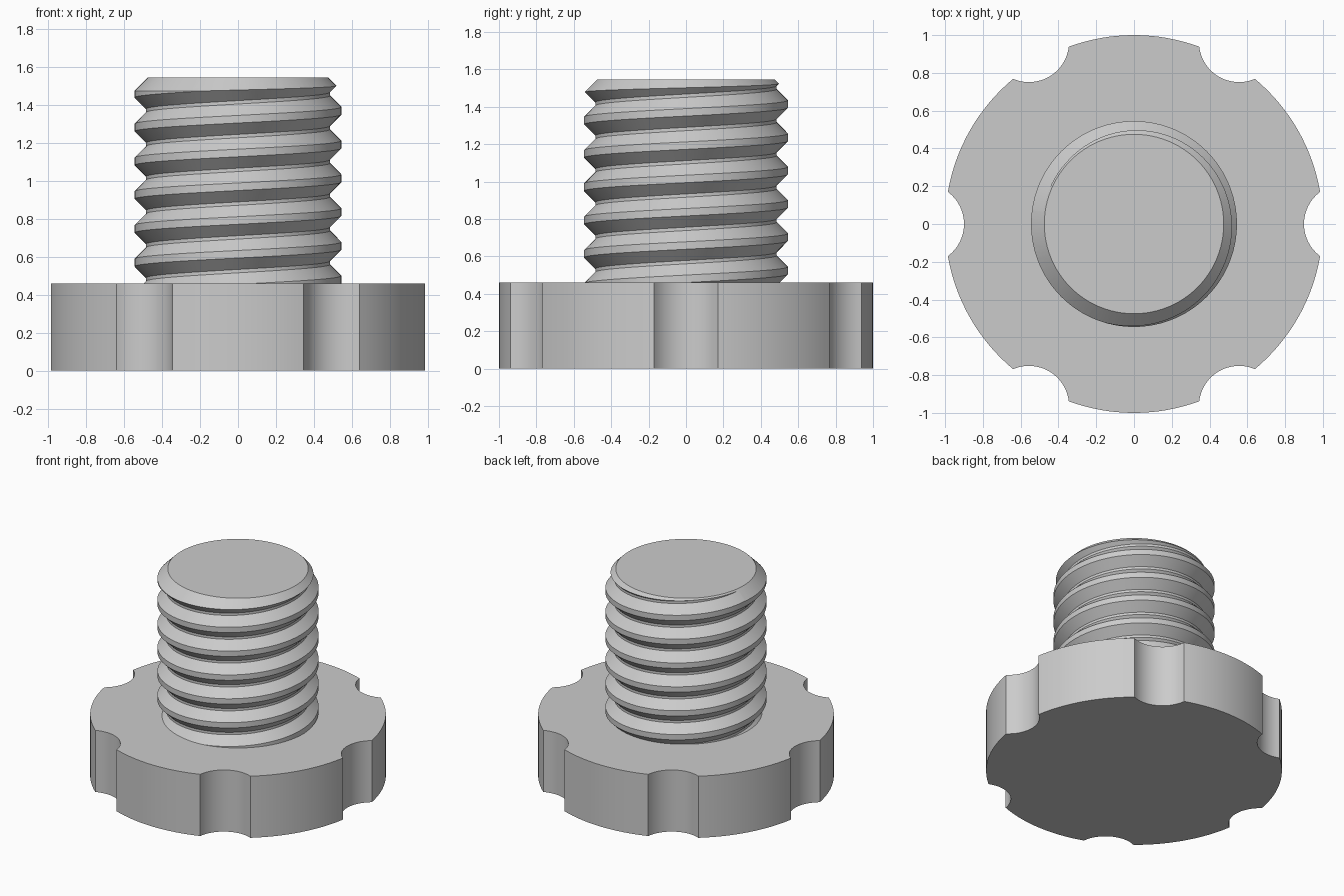
import bpy, bmesh
from math import sin, cos, pi, acos, tau
from mathutils import Matrix, Vector

cube = bpy.data.objects.get("Cube")
if cube:
    bpy.data.objects.remove(cube, do_unlink=True)

grey = bpy.data.materials.new("plain grey")
grey.use_nodes = True
grey.diffuse_color = (0.6, 0.6, 0.6, 1)
grey.node_tree.nodes["Principled BSDF"].inputs["Base Color"].default_value = (0.6, 0.6, 0.6, 1)

HEAD_HEIGHT, TOP = 0.46, 1.545


def make_object(name, bm):
    bmesh.ops.recalc_face_normals(bm, faces=bm.faces)
    mesh = bpy.data.meshes.new(name)
    bm.to_mesh(mesh)
    bm.free()
    mesh.materials.append(grey)
    obj = bpy.data.objects.new(name, mesh)
    bpy.context.collection.objects.link(obj)
    return obj


def activate(obj):
    bpy.ops.object.select_all(action='DESELECT')
    obj.select_set(True)
    bpy.context.view_layer.objects.active = obj


# Knob head: a disc with six round finger notches
def head_outline(notch_r=0.2125, notch_x=1.1125, steps=16):
    corner_x = (1 + notch_x ** 2 - notch_r ** 2) / (2 * notch_x)
    half = acos(corner_x)
    sweep = acos((notch_x - corner_x) / notch_r)
    points = []
    for k in range(6):
        turn = k * pi / 3
        axis = Vector((cos(turn), sin(turn))) * notch_x
        for i in range(steps + 1):
            a = turn + pi + sweep * (1 - 2 * i / steps)
            points.append(axis + notch_r * Vector((cos(a), sin(a))))
        for i in range(1, steps):
            a = turn + half + (pi / 3 - 2 * half) * i / steps
            points.append(Vector((cos(a), sin(a))))
    return points


bm = bmesh.new()
base = bm.faces.new([bm.verts.new((p.x, p.y, 0)) for p in head_outline()])
top = bmesh.ops.extrude_face_region(bm, geom=[base])["geom"]
bmesh.ops.translate(bm, vec=(0, 0, HEAD_HEIGHT),
                    verts=[g for g in top if isinstance(g, bmesh.types.BMVert)])
head = make_object("knob_head", bm)

# Threaded shank: a right-handed helical sweep of one tooth profile
PITCH, STEPS, TURNS = 0.178, 96, 9
ROOT, CREST = 0.485, 0.545
PROFILE = [(ROOT, -0.08), (CREST, -0.02), (CREST, 0.02), (ROOT, 0.08)]
start = 1.37 - 6 * PITCH

bm = bmesh.new()
rows = []
for i in range(TURNS * STEPS + 1):
    a = tau * i / STEPS
    rise = start + PITCH * (i / STEPS - 1)
    rows.append([bm.verts.new((r * cos(a), r * sin(a), rise + z)) for r, z in PROFILE])
for i in range(len(rows) - 1):
    for j in range(3):
        bm.faces.new((rows[i][j], rows[i + 1][j], rows[i + 1][j + 1], rows[i][j + 1]))
    if i + STEPS + 1 < len(rows):
        bm.faces.new((rows[i][3], rows[i + 1][3], rows[i + 1 + STEPS][0], rows[i + STEPS][0]))

# Close both open ends with fans to the axis
last = len(rows) - 1
low_loop = [rows[i][0] for i in range(STEPS + 1)] + rows[0][:0:-1]
high_loop = [rows[i][3] for i in range(last - STEPS, last + 1)] + rows[last][2::-1]
for loop, z in ((low_loop, rows[0][0].co.z - 0.1), (high_loop, rows[last][3].co.z + 0.1)):
    hub = bm.verts.new((0, 0, z))
    for a, b in zip(loop, loop[1:] + loop[:1]):
        bm.faces.new((a, b, hub))
bmesh.ops.triangulate(bm, faces=bm.faces)
shank = make_object("threaded_shank", bm)

# Trim the shank flat at its ends with a chamfered tip
bm = bmesh.new()
length = TOP - HEAD_HEIGHT + 0.02
bmesh.ops.create_cone(bm, cap_ends=True, segments=STEPS, radius1=0.475 + length, radius2=0.475,
                      depth=length, matrix=Matrix.Translation((0, 0, TOP - length / 2)))
cutter = make_object("chamfer_cutter", bm)
cutter.hide_render = True
trim = shank.modifiers.new("Trim", 'BOOLEAN')
trim.operation, trim.solver, trim.object = 'INTERSECT', 'EXACT', cutter
activate(shank)
bpy.ops.object.modifier_apply(modifier=trim.name)
bpy.data.objects.remove(cutter, do_unlink=True)

for part in (head, shank):
    activate(part)
    bpy.ops.object.shade_smooth_by_angle(angle=pi / 7)
